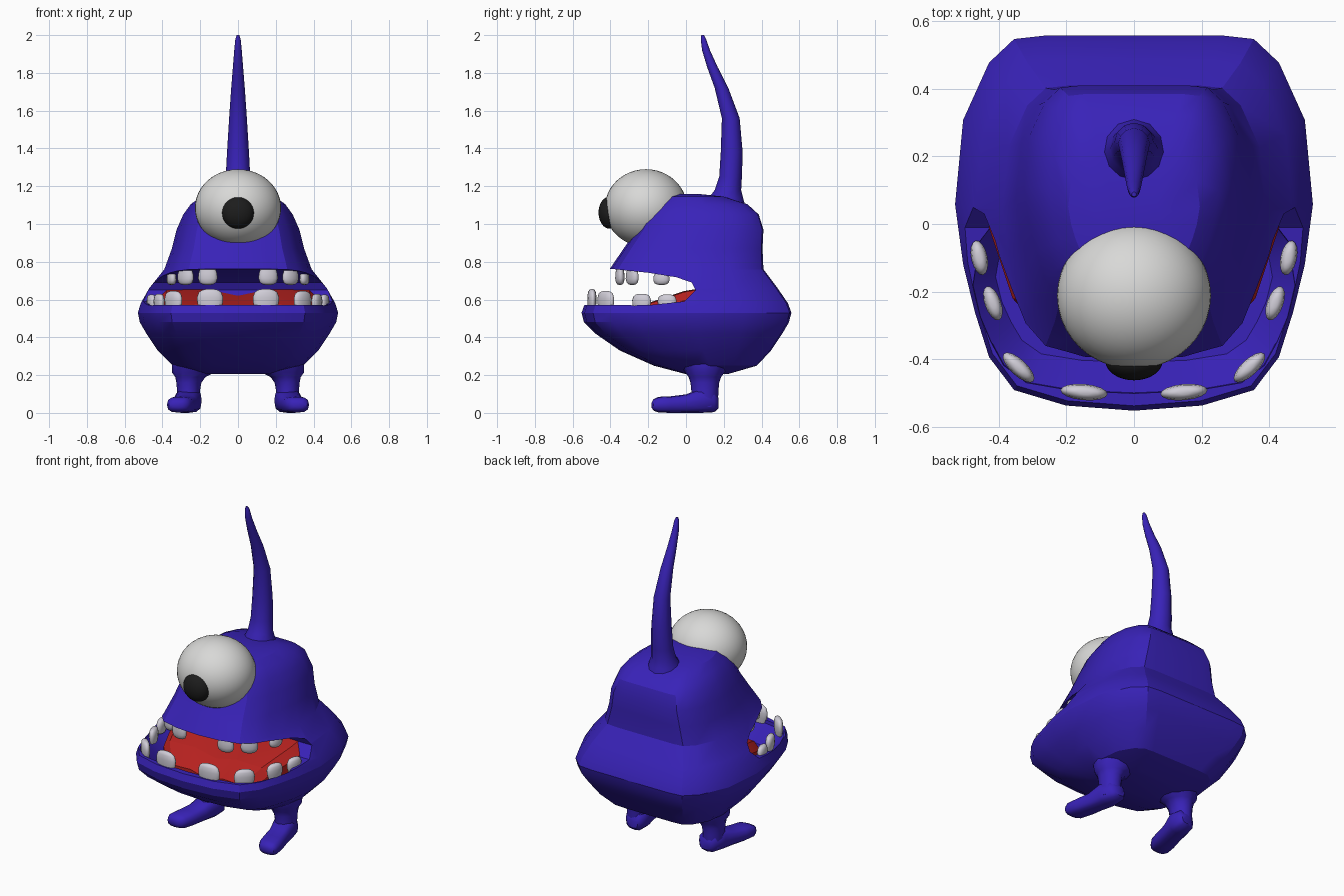
import bpy, bmesh, math
from mathutils import Vector, Matrix

cube = bpy.data.objects.get("Cube")
if cube:
    bpy.data.objects.remove(cube, do_unlink=True)


def material(name, color):
    m = bpy.data.materials.new(name)
    m.use_nodes = True
    m.diffuse_color = (*color, 1)
    bsdf = m.node_tree.nodes["Principled BSDF"]
    bsdf.inputs["Base Color"].default_value = (*color, 1)
    bsdf.inputs["Roughness"].default_value = 0.6
    return m


SKIN = material("purple blue skin", (0.040, 0.016, 0.48))
WHITE = material("eye white", (0.69, 0.69, 0.68))
TOOTH = material("tooth ivory", (0.63, 0.61, 0.68))
BLACK = material("pupil black", (0.012, 0.012, 0.012))
RED = material("tongue red", (0.48, 0.016, 0.014))


def finish(obj, angle):
    bpy.ops.object.select_all(action='DESELECT')
    obj.select_set(True)
    bpy.context.view_layer.objects.active = obj
    bpy.ops.object.shade_smooth_by_angle(angle=math.radians(angle))


def make(name, bm, mat, angle=40):
    bmesh.ops.recalc_face_normals(bm, faces=bm.faces[:])
    mesh = bpy.data.meshes.new(name)
    bm.to_mesh(mesh)
    bm.free()
    mesh.materials.append(mat)
    obj = bpy.data.objects.new(name, mesh)
    bpy.context.collection.objects.link(obj)
    finish(obj, angle)
    return obj


def loft(name, rings, mat, angle=40):
    """Skin a closed tube through equal-length rings and cap both ends."""
    bm = bmesh.new()
    rows = [[bm.verts.new(p) for p in ring] for ring in rings]
    n = len(rows[0])
    for a, b in zip(rows, rows[1:]):
        for i in range(n):
            j = (i + 1) % n
            bm.faces.new((a[i], a[j], b[j], b[i]))
    bm.faces.new(rows[0])
    bm.faces.new(rows[-1])
    return make(name, bm, mat, angle)


def ellipse(cx, cy, z, rx, ry, n=12):
    return [Vector((cx + rx * math.cos(math.tau * i / n),
                    cy + ry * math.sin(math.tau * i / n), z)) for i in range(n)]


# Half of the body outline, front to back, with a chamfered square back
OUTLINE = [(0, -1), (0.38, -0.975), (0.67, -0.9), (0.81, -0.74), (0.89, -0.52),
           (0.955, -0.29), (1, 0), (0.955, 0.5), (0.81, 0.84), (0.67, 0.98), (0.5, 1), (0, 1)]


def body_ring(z, w, front, back):
    mid = front + (back - front) * 0.55
    half = [(w * x, mid + y * (back - mid if y > 0 else mid - front)) for x, y in OUTLINE]
    return ([Vector((x, y, z)) for x, y in half] +
            [Vector((-x, y, z)) for x, y in half[-2:0:-1]])


# Body: height, half width, front, back
body = loft("body", [body_ring(*r) for r in (
    (0.205, 0.20, 0.00, 0.22), (0.25, 0.345, -0.17, 0.375),
    (0.33, 0.425, -0.35, 0.45), (0.42, 0.485, -0.48, 0.51),
    (0.48, 0.52, -0.54, 0.545), (0.53, 0.53, -0.553, 0.558), (0.58, 0.515, -0.535, 0.54),
    (0.66, 0.47, -0.49, 0.485), (0.76, 0.39, -0.405, 0.41),
    (0.87, 0.35, -0.33, 0.405), (0.97, 0.325, -0.26, 0.41),
    (1.05, 0.29, -0.225, 0.385), (1.105, 0.25, -0.18, 0.325),
    (1.145, 0.195, -0.13, 0.20), (1.16, 0.10, -0.06, 0.06))], SKIN)

# Mouth: a wedge through the whole width plus a hollow in the lower jaw
wedge = [(-0.8, 0.57), (-0.2, 0.57), (-0.01, 0.59), (0.05, 0.65), (0.03, 0.69),
         (-0.05, 0.718), (-0.2, 0.742), (-0.38, 0.761), (-0.8, 0.768)]
cutters = [
    loft("mouth_cutter", [[Vector((x, y, z)) for y, z in wedge] for x in (-0.8, 0.8)], SKIN),
    loft("jaw_cutter", [body_ring(*r) for r in (
        (0.46, 0.41, -0.41, 0.05), (0.55, 0.475, -0.50, 0.08),
        (0.60, 0.48, -0.505, 0.08))], SKIN)]
for cutter in cutters:
    cutter.hide_render = True
    mod = body.modifiers.new("cut", 'BOOLEAN')
    mod.operation = 'DIFFERENCE'
    mod.solver = 'EXACT'
    mod.object = cutter
    bpy.context.view_layer.objects.active = body
    bpy.ops.object.modifier_apply(modifier=mod.name)
for cutter in cutters:
    bpy.data.objects.remove(cutter, do_unlink=True)
finish(body, 25)

# Tongue: rising mound with sloped sides and a centre groove (y, half width, top)
tongue_rows = []
for y, w, top in ((-0.31, 0.28, 0.48), (-0.22, 0.36, 0.575),
                  (-0.01, 0.43, 0.645), (0.08, 0.43, 0.66)):
    row = [Vector((w * f, y, top - drop)) for f, drop in (
        (-1, 0.05), (-0.88, 0.005), (-0.4, 0), (0, 0.03), (0.4, 0), (0.88, 0.005), (1, 0.05))]
    tongue_rows.append(row + [Vector((w, y, 0.42)), Vector((-w, y, 0.42))])
loft("tongue", tongue_rows, RED, 25)


# Teeth
def tooth(name, x, y, z0, z1, half_len, turn):
    rows = []
    for t, k in ((0, 0.8), (0.3, 0.96), (0.6, 1), (0.85, 0.86), (0.96, 0.6), (1, 0.3)):
        rows.append([Matrix.Rotation(turn, 3, 'Z') @ p + Vector((x, y, 0))
                     for p in ellipse(0, 0, z0 + (z1 - z0) * t, half_len * k, 0.024 * k, 16)])
    loft(name, rows, TOOTH, 60)


for side, s in (("left", 1), ("right", -1)):
    for i, (x, y, top, length, turn) in enumerate((
            (0.148, -0.498, 0.655, 0.07, 5), (0.342, -0.425, 0.645, 0.06, 43),
            (0.418, -0.235, 0.630, 0.053, 70), (0.458, -0.10, 0.627, 0.052, 78))):
        tooth(f"lower_tooth_{side}_{i + 1}", s * x, y, 0.545, top, length, s * math.radians(turn))
    for i, (x, y, base, low, length, turn) in enumerate((
            (0.16, -0.35, 0.762, 0.678, 0.052, 8), (0.278, -0.285, 0.757, 0.678, 0.05, 35),
            (0.352, -0.13, 0.74, 0.678, 0.045, 75))):
        tooth(f"upper_tooth_{side}_{i + 1}", s * x, y, base, low, length, s * math.radians(turn))

    # Legs flare out into the belly
    loft(f"leg_{side}", [ellipse(s * x, 0.1, z, rx, ry) for x, z, rx, ry in (
        (0.262, 0.03, 0.058, 0.068), (0.262, 0.12, 0.061, 0.072), (0.260, 0.16, 0.066, 0.076),
        (0.252, 0.19, 0.08, 0.086), (0.235, 0.215, 0.115, 0.105),
        (0.22, 0.26, 0.13, 0.13))], SKIN, 45)
    # Feet splay outwards: y, centre x, half width, bottom, top
    foot = []
    for y, x, w, low, top in (
            (0.172, 0.25, 0.035, 0.025, 0.08), (0.15, 0.253, 0.058, 0.004, 0.115),
            (0.08, 0.262, 0.07, 0.0, 0.13), (0.0, 0.28, 0.064, 0.0, 0.098),
            (-0.08, 0.298, 0.068, 0.0, 0.088), (-0.145, 0.312, 0.064, 0.002, 0.085),
            (-0.172, 0.317, 0.05, 0.012, 0.073), (-0.182, 0.319, 0.025, 0.028, 0.055)):
        mid, h = (low + top) / 2, (top - low) / 2
        ring = []
        for k in range(12):
            c, sn = math.cos(math.tau * k / 12), math.sin(math.tau * k / 12)
            ring.append(Vector((s * (x + w * math.copysign(abs(c) ** 0.7, c)), y,
                                mid + h * math.copysign(abs(sn) ** 0.7, sn))))
        foot.append(ring)
    loft(f"foot_{side}", foot, SKIN, 45)

# Horn: curved taper (height, centre y, half width, half depth)
loft("horn", [ellipse(0, y, z, rx, ry) for z, y, rx, ry in (
    (1.09, 0.21, 0.10, 0.105), (1.14, 0.212, 0.088, 0.09), (1.18, 0.222, 0.072, 0.07),
    (1.25, 0.236, 0.065, 0.06), (1.38, 0.242, 0.058, 0.058), (1.56, 0.237, 0.047, 0.047),
    (1.72, 0.188, 0.036, 0.036), (1.83, 0.14, 0.027, 0.028), (1.92, 0.106, 0.02, 0.021),
    (1.98, 0.092, 0.014, 0.014), (2.0, 0.088, 0.007, 0.007))], SKIN, 50)


# Eye and pupil
def ball(name, center, radii, mat, segments, rings):
    bm = bmesh.new()
    bmesh.ops.create_uvsphere(bm, u_segments=segments, v_segments=rings, radius=1)
    bmesh.ops.transform(bm, verts=bm.verts[:],
                        matrix=Matrix.Translation(center) @ Matrix.Diagonal((*radii, 1)))
    make(name, bm, mat, 60)


ball("eyeball", (0, -0.212, 1.085), (0.228, 0.218, 0.205), WHITE, 40, 24)
ball("pupil", (0, -0.405, 1.06), (0.085, 0.058, 0.085), BLACK, 32, 16)
